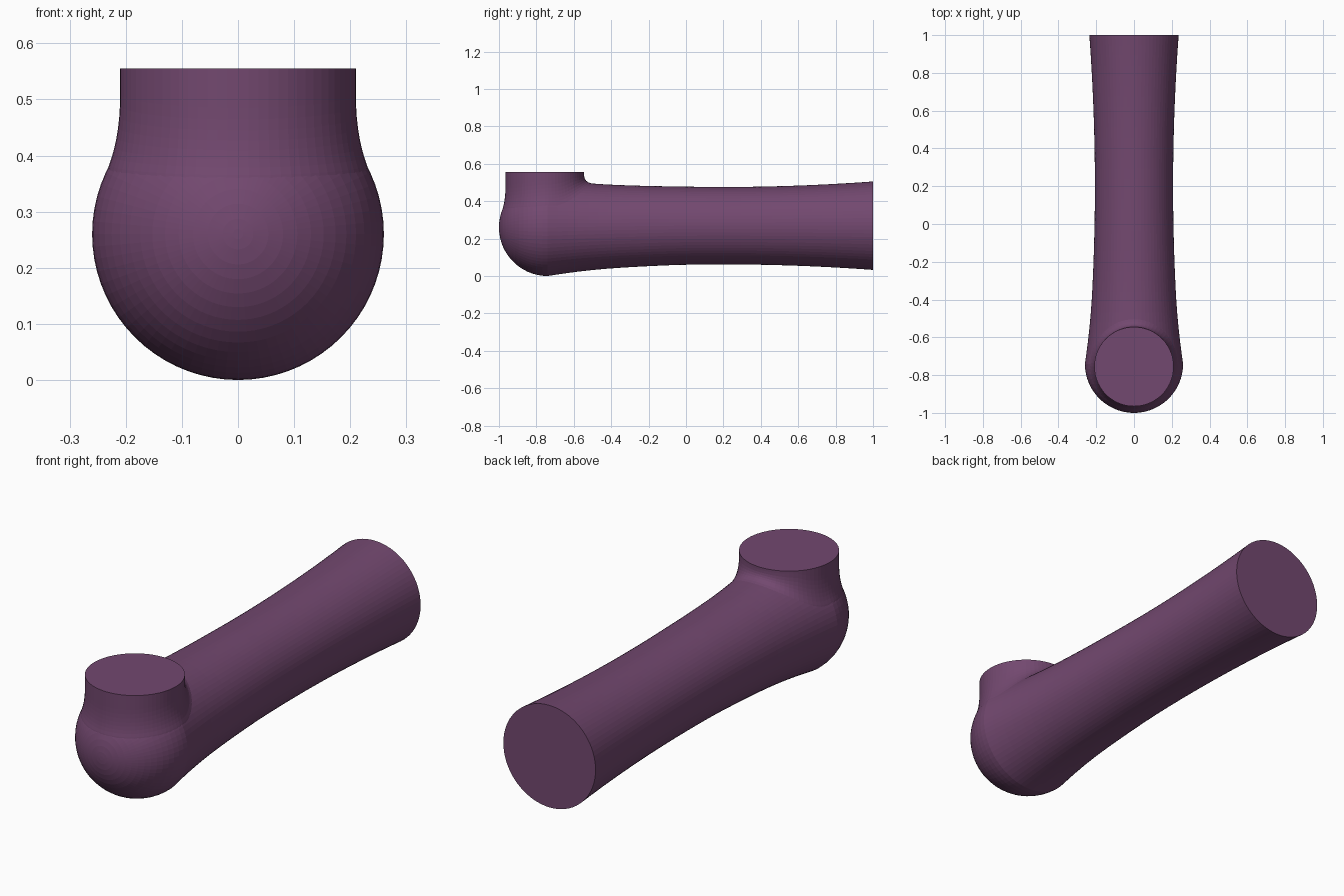
import bpy, bmesh, math
from mathutils import Vector, Matrix

if "Cube" in bpy.data.objects:
    bpy.data.objects.remove(bpy.data.objects["Cube"])

SEG = 72
BALL_Y, BALL_R = -0.74, 0.26
NECK_Y, NECK_R, NECK_TOP = -0.755, 0.21, 0.555

mat = bpy.data.materials.new("plum")
mat.diffuse_color = (0.17, 0.065, 0.16, 1)
mat.use_nodes = True
mat.node_tree.nodes["Principled BSDF"].inputs["Base Color"].default_value = mat.diffuse_color


def radius(y):
    """Radius of the handle / ball at a position along y."""
    if y <= BALL_Y:
        return math.sqrt(max(0.0, BALL_R ** 2 - (y - BALL_Y) ** 2))
    waist = 0.207 + 0.046 * (y - 0.2) ** 2
    t = min(1.0, (y - BALL_Y) / 0.38)
    return waist + (BALL_R - 0.2476) * (1 - t) ** 2


def centre_z(y):
    return 0.26 + 0.009 * max(0.0, min(1.0, (y - BALL_Y) / 0.7))


def top_z(x, y):
    return centre_z(y) + math.sqrt(max(0.0, radius(y) ** 2 - x * x))


def loft(name, rings):
    """Skin a list of closed rings and cap both ends."""
    bm = bmesh.new()
    vs = [[bm.verts.new(p) for p in ring] for ring in rings]
    for a, b in zip(vs, vs[1:]):
        n = len(a)
        for i in range(n):
            bm.faces.new((a[i], a[(i + 1) % n], b[(i + 1) % n], b[i]))
    bm.faces.new(vs[0])
    bm.faces.new(vs[-1])
    bmesh.ops.recalc_face_normals(bm, faces=bm.faces)
    return finish(name, bm)


def finish(name, bm):
    me = bpy.data.meshes.new(name)
    bm.to_mesh(me)
    bm.free()
    me.materials.append(mat)
    ob = bpy.data.objects.new(name, me)
    bpy.context.collection.objects.link(ob)
    return ob


def boolean(ob, tool, op):
    m = ob.modifiers.new("bool", "BOOLEAN")
    m.object, m.operation, m.solver = tool, op, "EXACT"
    bpy.context.view_layer.objects.active = ob
    bpy.ops.object.modifier_apply(modifier=m.name)


# Handle with rounded ball end
ys = [BALL_Y - BALL_R * math.cos(math.radians(a)) for a in (2, 6, 12, 18, 24, 30, 36, 42, 48, 54, 60, 66, 72, 78, 84, 90)]
ys += [BALL_Y + (1 - BALL_Y) * i / 32 for i in range(1, 33)]
rings = []
for y in ys:
    r, z = radius(y), centre_z(y)
    rings.append([(r * math.cos(2 * math.pi * i / SEG), y, z + r * math.sin(2 * math.pi * i / SEG)) for i in range(SEG)])
body = loft("handle_body", rings)

# Neck whose lower end flows into the handle with a fillet
columns = []
for i in range(SEG):
    c, s = math.cos(2 * math.pi * i / SEG), math.sin(2 * math.pi * i / SEG)

    def h(r):
        return top_z(r * c, NECK_Y + r * s)

    f = 0.026 + 0.024 * max(0.0, s) ** 2 - 0.008 * max(0.0, -s)
    r2 = NECK_R + f
    z2 = h(r2)
    slope = (h(r2 + 0.002) - h(r2 - 0.002)) / 0.004
    z1 = z2 - slope * f
    z0 = min(NECK_TOP - 0.012, z1 + 0.085)
    z1 = min(z1, z0 - 0.01)
    col = [(NECK_R, NECK_TOP)]
    for k in range(9):
        t = k / 8
        col.append((NECK_R + f * t * t, (1 - t) ** 2 * z0 + 2 * t * (1 - t) * z1 + t * t * z2))
    col[-1] = (r2 - 0.0015, z2 - 0.0015)
    col.append((0.15, 0.3))
    columns.append([(r * c, NECK_Y + r * s, z) for r, z in col])
neck = loft("neck", list(zip(*columns)))
boolean(body, neck, "UNION")
bpy.data.objects.remove(neck)

# Sloping split between the body and the lower cap
A, B = Vector((0, -0.97, 0.35)), Vector((0, -0.43, 0.04))
along = (B - A).normalized()
out = Vector((0, along.z, -along.y))
frame = Matrix((Vector((1, 0, 0)), along, out)).transposed()
bm = bmesh.new()
bmesh.ops.create_cube(bm, size=1)
for v in bm.verts:
    v.co = (A + B) / 2 + frame @ Vector((v.co.x * 2, v.co.y * 1.2, (v.co.z + 0.5) * 1.0))
bmesh.ops.recalc_face_normals(bm, faces=bm.faces)
split = finish("split_cutter", bm)
cap = body.copy()
cap.data = body.data.copy()
cap.name = "lower_cap"
bpy.context.collection.objects.link(cap)
boolean(cap, split, "INTERSECT")
boolean(body, split, "DIFFERENCE")
bpy.data.objects.remove(split)

# Four screw holes drilled square to the split
for side in (-1, 1):
    for x, y, z in ((0.15, -0.955, 0.243), (0.172, -0.63, 0.083)):
        bm = bmesh.new()
        bmesh.ops.create_cone(bm, cap_ends=True, segments=28, radius1=0.0225, radius2=0.0225, depth=0.4)
        for v in bm.verts:
            v.co = Vector((side * x, y, z)) + frame @ v.co
        bmesh.ops.recalc_face_normals(bm, faces=bm.faces)
        drill = finish("drill", bm)
        boolean(cap, drill, "DIFFERENCE")
        boolean(body, drill, "DIFFERENCE")
        bpy.data.objects.remove(drill)
